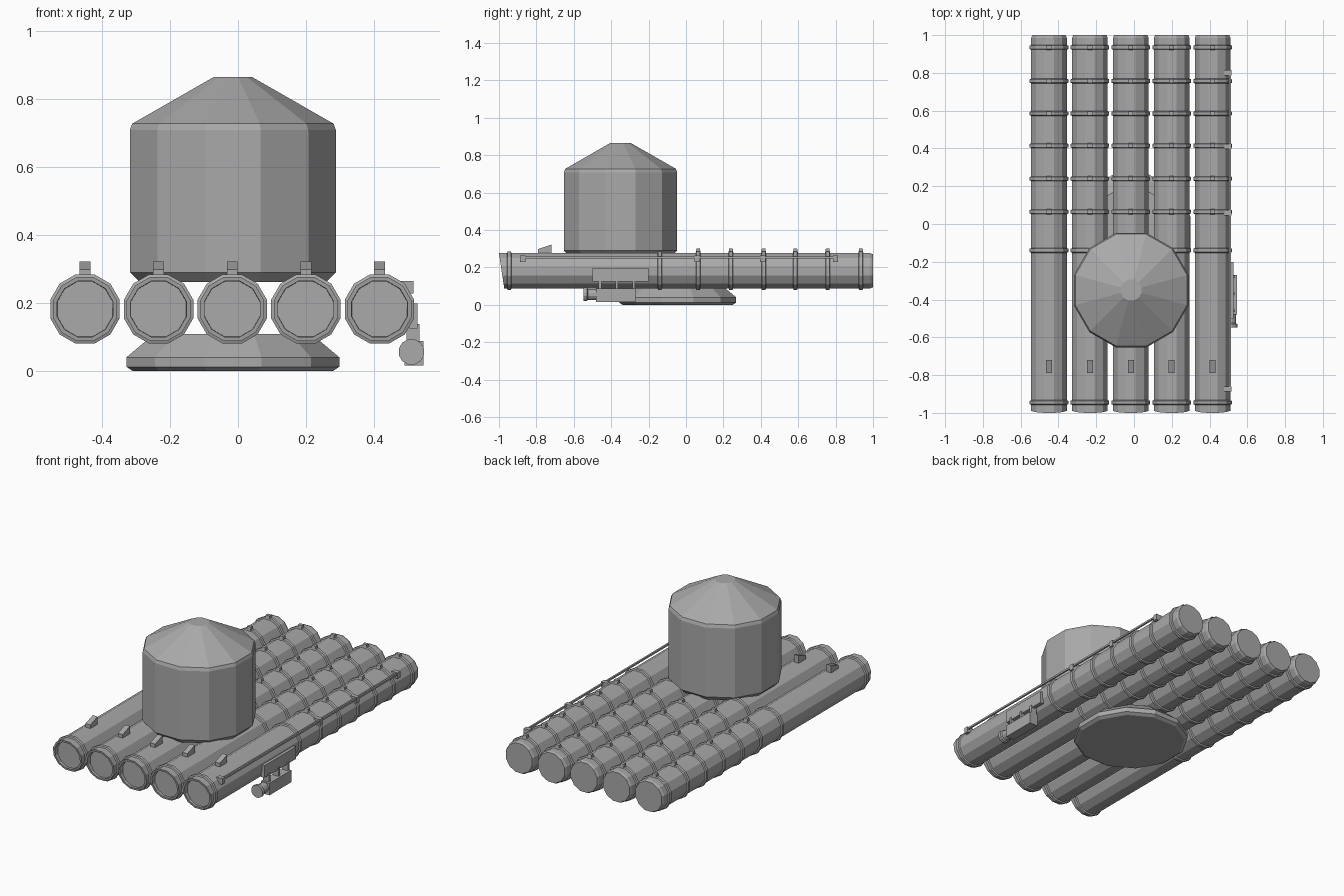
import bpy, bmesh, math
from mathutils import Vector, Matrix

cube = bpy.data.objects.get("Cube")
if cube:
    bpy.data.objects.remove(cube)

grey = bpy.data.materials.new("plain grey")
grey.use_nodes = True
grey.diffuse_color = (0.4, 0.4, 0.4, 1)
grey.node_tree.nodes["Principled BSDF"].inputs["Base Color"].default_value = (0.4, 0.4, 0.4, 1)


def finish(name, bm):
    bmesh.ops.recalc_face_normals(bm, faces=bm.faces)
    mesh = bpy.data.meshes.new(name)
    bm.to_mesh(mesh)
    bm.free()
    mesh.materials.append(grey)
    obj = bpy.data.objects.new(name, mesh)
    bpy.context.collection.objects.link(obj)
    return obj


def lathe(bm, profile, centre, along_y=False, sides=12):
    """Spin (flat radius, height) points into a capped solid, flats on the axes."""
    rows = []
    for flat, h in profile:
        r = flat / math.cos(math.pi / sides)
        row = []
        for i in range(sides):
            a = 2 * math.pi * (i + 0.5) / sides
            u, v = r * math.cos(a), r * math.sin(a)
            p = Vector((u, h, v)) if along_y else Vector((u, v, h))
            row.append(bm.verts.new(p + Vector(centre)))
        rows.append(row)
    for low, high in zip(rows, rows[1:]):
        for i in range(sides):
            j = (i + 1) % sides
            bm.faces.new((low[i], low[j], high[j], high[i]))
    bm.faces.new(rows[0])
    bm.faces.new(rows[-1])
    return rows


def box(bm, low, high):
    low, high = Vector(low), Vector(high)
    size = Matrix.Diagonal((*(high - low), 1))
    return bmesh.ops.create_cube(bm, size=1, matrix=Matrix.Translation((low + high) / 2) @ size)["verts"]


# Storage drum with conical roof
bm = bmesh.new()
lathe(bm, [(0.275, 0.262), (0.303, 0.29), (0.303, 0.708), (0.296, 0.727), (0.055, 0.865)],
      (-0.015, -0.35, 0))
finish("drum", bm)

# Turntable base
bm = bmesh.new()
lathe(bm, [(0.295, 0), (0.313, 0.012), (0.313, 0.04), (0.232, 0.108)], (-0.015, -0.045, 0))
finish("base", bm)

# Five tubes with bands, clips and front sights
TUBE_Z = 0.182
BANDS = [-0.945, -0.14, 0.065, 0.24, 0.415, 0.585, 0.757, 0.935]
for n in range(5):
    x = -0.45 + 0.2165 * n
    bm = bmesh.new()
    rows = lathe(bm, [(0.08, -0.92), (0.082, -1), (0.094, -1), (0.094, 0.985), (0.088, 1)],
                 (x, 0, TUBE_Z), True)
    # Slanted muzzle
    for v in rows[1] + rows[2]:
        v.co.y += 0.15 * (TUBE_Z + 0.094 - v.co.z)
    finish(f"tube_{n + 1}", bm)

    bm = bmesh.new()
    for y in BANDS:
        lathe(bm, [(0.09, -0.014), (0.102, -0.009), (0.102, 0.009), (0.09, 0.014)],
              (x, y, TUBE_Z), True)
    finish(f"tube_bands_{n + 1}", bm)

    bm = bmesh.new()
    for y in BANDS[2:]:
        for v in box(bm, (x - 0.013, y - 0.016, 0.26), (x + 0.013, y + 0.016, 0.3)):
            if v.co.z > 0.29:
                v.co.y = y + (v.co.y - y) * 0.6
    finish(f"band_clips_{n + 1}", bm)

    bm = bmesh.new()
    for v in box(bm, (x - 0.016, -0.79, 0.265), (x + 0.016, -0.72, 0.322)):
        if v.co.z > 0.3 and v.co.y < -0.75:
            v.co.z = 0.298
    finish(f"front_sight_{n + 1}", bm)

# Side rail and its brackets
bm = bmesh.new()
box(bm, (0.503, -0.885, 0.247), (0.513, 0.8, 0.258))
finish("side_rail", bm)
bm = bmesh.new()
for y in (-0.873, 0.06, 0.41, 0.8):
    box(bm, (0.476, y - 0.014, 0.228), (0.516, y + 0.014, 0.264))
finish("rail_brackets", bm)

# Side sight unit: mounting plate, stems, housing and lens
bm = bmesh.new()
box(bm, (0.505, -0.5, 0.125), (0.528, -0.2, 0.198))
finish("sight_plate", bm)
bm = bmesh.new()
for y in (-0.46, -0.37, -0.28):
    box(bm, (0.495, y - 0.007, 0.08), (0.534, y + 0.007, 0.138))
finish("sight_stems", bm)
bm = bmesh.new()
box(bm, (0.49, -0.48, 0.016), (0.546, -0.27, 0.088))
finish("sight_housing", bm)
bm = bmesh.new()
lathe(bm, [(0.037, -0.548), (0.037, -0.53), (0.029, -0.525), (0.029, -0.47)],
      (0.51, 0, 0.056), True)
finish("sight_lens", bm)
